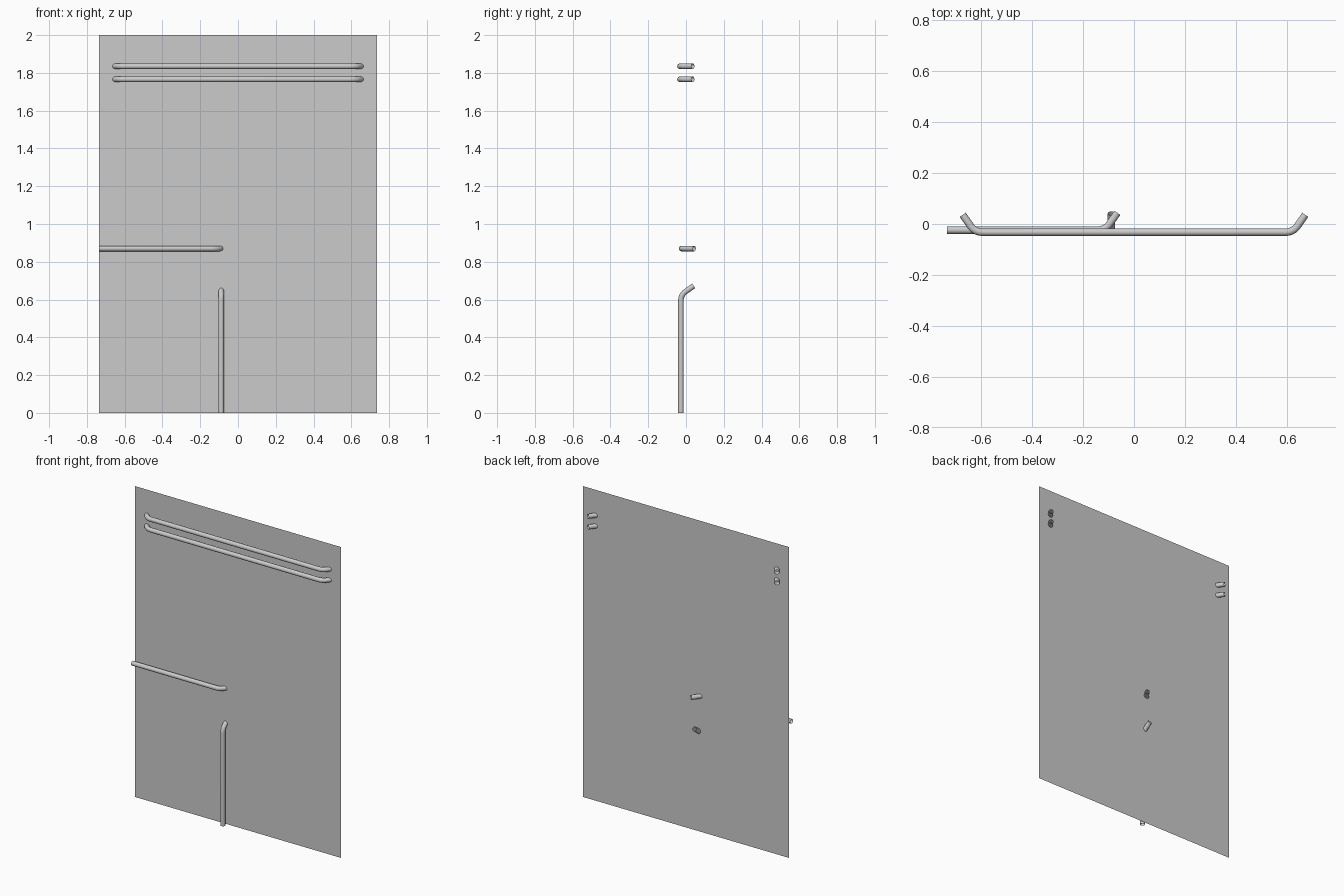
import bpy
from math import radians, sin, cos, tan
from mathutils import Vector

cube = bpy.data.objects.get("Cube")
if cube:
    bpy.data.objects.remove(cube, do_unlink=True)

RADIUS = 0.0145           # rail tube radius
BEND = radians(55)        # angle each end turns through the panel
BEND_RADIUS = 0.055
DEPTH = 0.068             # from the rail line to its tip behind the panel
HALF_W, HEIGHT = 0.735, 2.0


def flat_material(name, value):
    m = bpy.data.materials.new(name)
    m.use_nodes = True
    colour = (value, value, value, 1)
    m.diffuse_color = colour
    m.node_tree.nodes["Principled BSDF"].inputs["Base Color"].default_value = colour
    return m


grey = flat_material("light grey", 0.6)


def bent_end(corner, along):
    """Points of a rounded bend from direction along toward the back (+y)."""
    back = Vector((0, 1, 0))
    setback = BEND_RADIUS * tan(BEND / 2)
    start = corner - along * setback
    pts = []
    for i in range(9):
        a = BEND * i / 8
        pts.append(start + along * BEND_RADIUS * sin(a) + back * BEND_RADIUS * (1 - cos(a)))
    pts.append(corner + along * (DEPTH / tan(BEND)) + back * DEPTH)
    return pts


def tube(name, points):
    """Open round tube swept along the points."""
    curve = bpy.data.curves.new(name, "CURVE")
    curve.dimensions = "3D"
    curve.bevel_depth = RADIUS
    curve.bevel_resolution = 6
    spline = curve.splines.new("POLY")
    spline.points.add(len(points) - 1)
    for p, co in zip(spline.points, points):
        p.co = (*co, 1)
    curve.materials.append(grey)
    ob = bpy.data.objects.new(name, curve)
    bpy.context.collection.objects.link(ob)
    bpy.ops.object.select_all(action="DESELECT")
    ob.select_set(True)
    bpy.context.view_layer.objects.active = ob
    bpy.ops.object.convert(target="MESH")
    bpy.ops.object.shade_smooth_by_angle(angle=radians(40))


# Thin flat panel
mesh = bpy.data.meshes.new("panel")
mesh.from_pydata([(-HALF_W, 0, 0), (HALF_W, 0, 0), (HALF_W, 0, HEIGHT), (-HALF_W, 0, HEIGHT)],
                 [], [(0, 1, 2, 3)])
mesh.materials.append(grey)
bpy.context.collection.objects.link(bpy.data.objects.new("panel", mesh))

# Two long rails near the top, bent through the panel at both ends
left, up = Vector((1, 0, 0)), Vector((0, 0, 1))
for name, z in (("upper_rail", 1.835), ("lower_rail", 1.766)):
    right_end = bent_end(Vector((-0.625, -0.032, z)), -left)
    left_end = bent_end(Vector((0.625, -0.032, z)), left)
    tube(name, right_end[::-1] + left_end)

# Short side rail starting at the panel's right edge
tube("side_rail", [Vector((-HALF_W, -0.024, 0.87))]
     + bent_end(Vector((-0.113, -0.024, 0.87)), left))

# Upright rail rising from the bottom edge
tube("upright_rail", [Vector((-0.089, -0.027, 0))]
     + bent_end(Vector((-0.089, -0.027, 0.625)), up))
